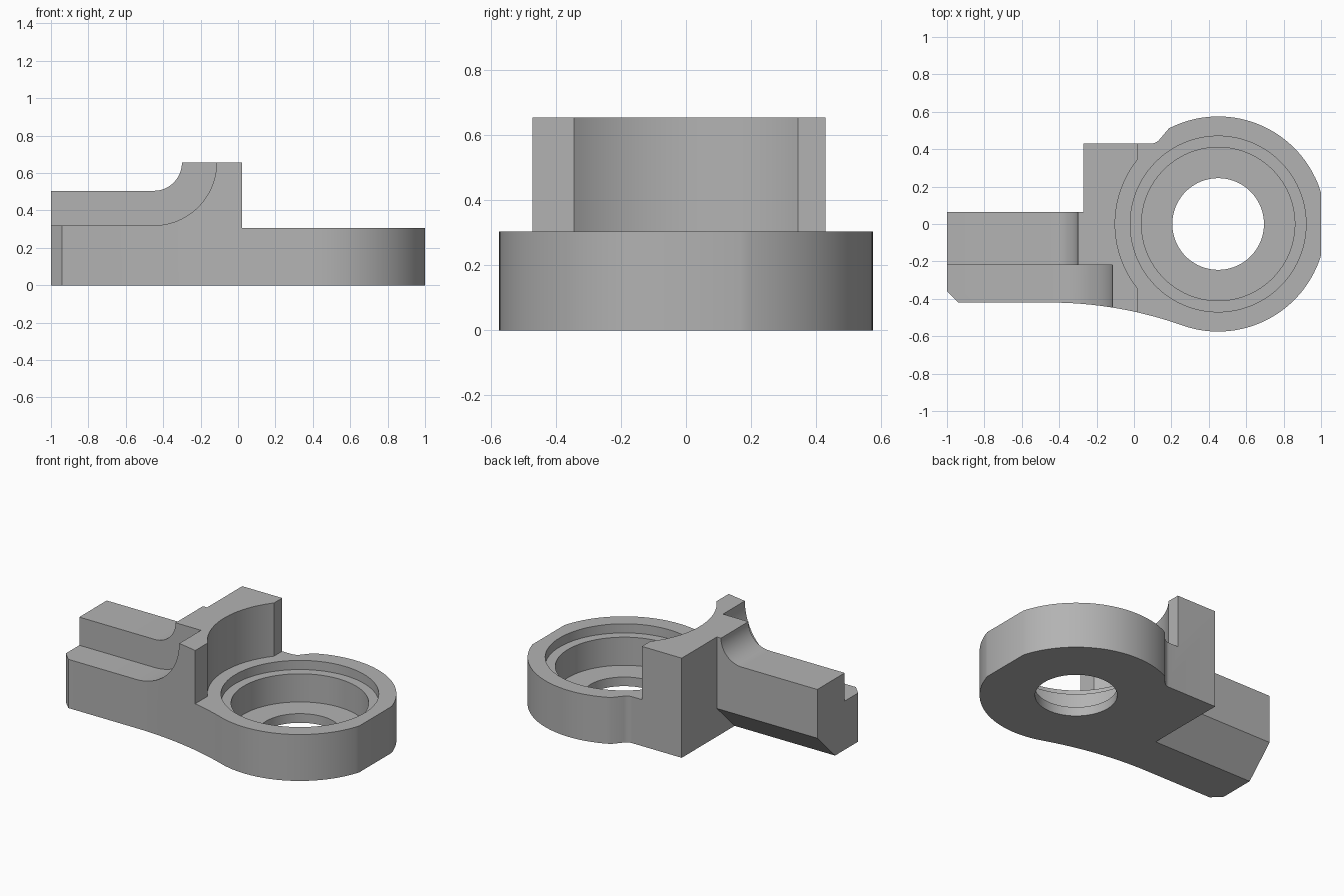
import bpy
import bmesh
from math import radians, sin, cos, atan2, sqrt, pi

if "Cube" in bpy.data.objects:
    bpy.data.objects.remove(bpy.data.objects["Cube"], do_unlink=True)

CX, RING_R = 0.45, 0.575            # ring centre on x, outer radius
RING_H, TOP = 0.305, 0.655          # ring and tower heights

grey = bpy.data.materials.new("plain grey")
grey.use_nodes = True
grey.diffuse_color = (0.45, 0.45, 0.45, 1)
grey.node_tree.nodes["Principled BSDF"].inputs["Base Color"].default_value = (0.45, 0.45, 0.45, 1)


def arc(cx, cy, r, start, end, n):
    """Points along an arc, angles in radians."""
    steps = [start + (end - start) * i / n for i in range(n + 1)]
    return [(cx + r * cos(a), cy + r * sin(a)) for a in steps]


def prism(name, outline, lo, hi, axis="z"):
    """Extrude a flat outline along one axis."""
    place = {"z": lambda u, v, w: (u, v, w),
             "y": lambda u, v, w: (u, w, v),
             "x": lambda u, v, w: (w, u, v)}[axis]
    bm = bmesh.new()
    low = [bm.verts.new(place(u, v, lo)) for u, v in outline]
    high = [bm.verts.new(place(u, v, hi)) for u, v in outline]
    bm.faces.new(low)
    bm.faces.new(high)
    for i in range(len(low)):
        j = (i + 1) % len(low)
        bm.faces.new((low[i], low[j], high[j], high[i]))
    bmesh.ops.recalc_face_normals(bm, faces=bm.faces)
    mesh = bpy.data.meshes.new(name)
    bm.to_mesh(mesh)
    bm.free()
    mesh.materials.append(grey)
    obj = bpy.data.objects.new(name, mesh)
    bpy.context.collection.objects.link(obj)
    return obj


def cut(body, cutter):
    """Subtract the cutter from the body and discard it."""
    mod = body.modifiers.new("cut", "BOOLEAN")
    mod.operation = "DIFFERENCE"
    mod.solver = "EXACT"
    mod.object = cutter
    bpy.ops.object.modifier_apply(modifier=mod.name)
    bpy.data.objects.remove(cutter, do_unlink=True)


# Plan outline: arm, sweeping front edge, ring with end flat, back shoulder
sweep_r = 2.115
sweep_y = -0.42 - sweep_r
touch = atan2(-sweep_y, -0.9)       # direction from sweep centre is mirrored
join = pi - touch                   # tangent direction towards the ring
flat = atan2(sqrt(RING_R ** 2 - 0.55 ** 2), 0.55)
shoulder = atan2(0.511, 0.187 - CX)
outline = [(-1, 0.065), (-1, -0.36), (-0.94, -0.42)]
outline += arc(-0.45, sweep_y, sweep_r, pi / 2, join, 16)
outline += arc(CX, 0, RING_R, join - pi, -flat, 36)[1:]
outline += arc(CX, 0, RING_R, flat, shoulder, 36)
outline += arc(0.09, 0.49, 0.06, radians(-40), radians(-90), 6)
outline += [(-0.27, 0.43), (-0.27, 0.065)]
body = prism("bracket_body", outline, 0, TOP)
bpy.context.view_layer.objects.active = body
body.select_set(True)

# Clear the space above the ring, leaving a tower with a hollowed face
half = atan2(0.345, 0.02 - CX)
space = arc(CX, 0, 0.551, half, 2 * pi - half, 32)
space += [(0.02, -1), (1.2, -1), (1.2, 1), (0.02, 1)]
cut(body, prism("ring_clearance", space, RING_H, 1))

# Stepped bore
for name, radius, floor in (("through_hole", 0.245, -0.1),
                            ("deep_recess", 0.41, 0.06),
                            ("rim_recess", 0.47, 0.245)):
    circle = arc(CX, 0, radius, 0, 2 * pi, 96)[:-1]
    cut(body, prism(name, circle, floor, 0.5))

# Two arm steps, each sweeping up to the tower top
for name, radius, y0, y1 in (("back_step", 0.15, -0.22, 0.2),
                             ("front_step", 0.335, -0.7, -0.22)):
    side = [(-1.2, 1), (-1.2, TOP - radius)]
    side += arc(-0.45, TOP, radius, -pi / 2, 0, 20)
    side += [(-0.45 + radius, 1)]
    cut(body, prism(name, side, y0, y1, "y"))

# Slanted underside along the back of the arm
slant = [(-0.22, -0.1), (0.165, 0.285), (0.165, -0.1)]
cut(body, prism("arm_slant", slant, -1.2, -0.27, "x"))

bpy.ops.object.shade_smooth_by_angle(angle=radians(25))
